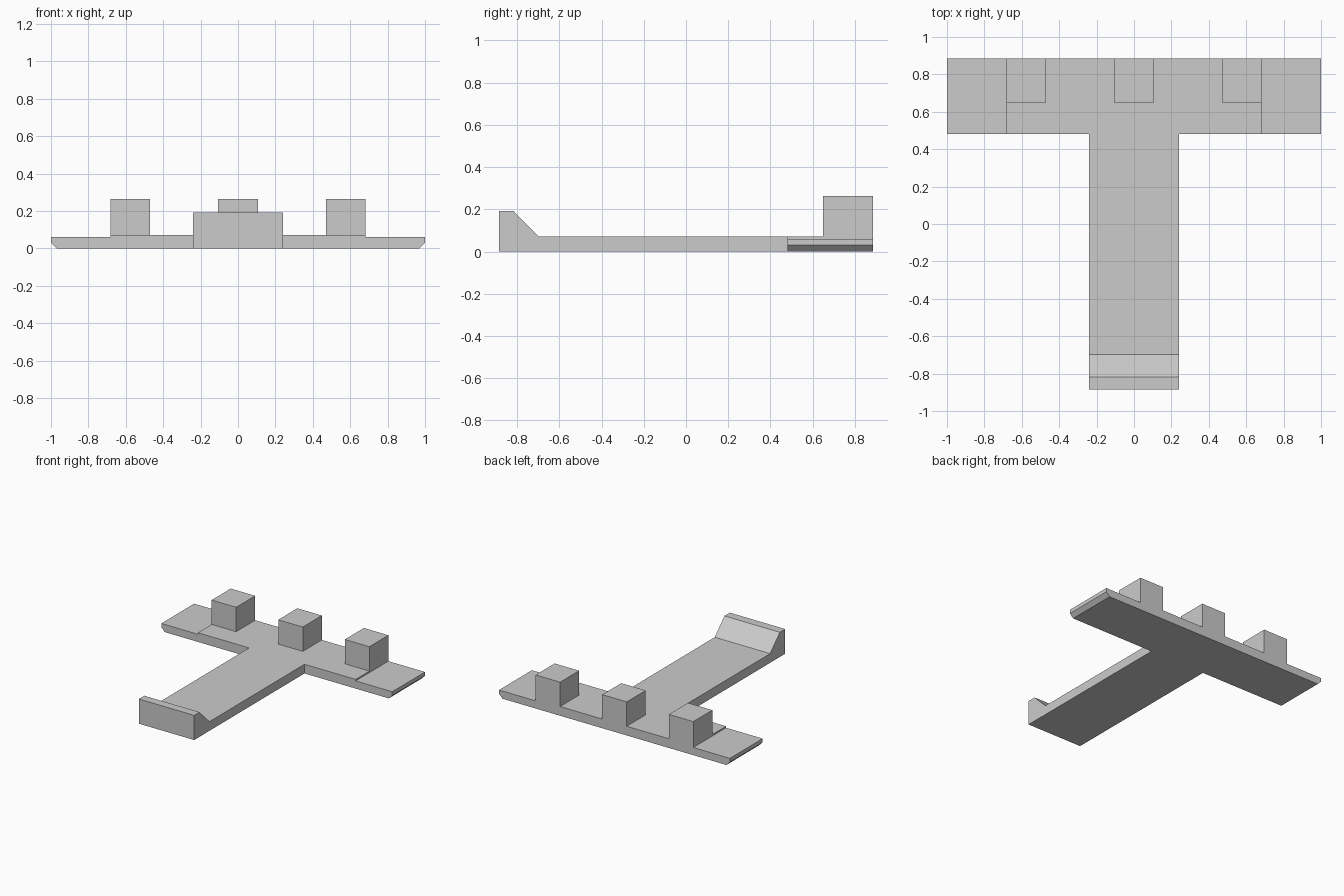
import bpy
import bmesh

if "Cube" in bpy.data.objects:
    bpy.data.objects.remove(bpy.data.objects["Cube"])

grey = bpy.data.materials.new("plain grey")
grey.diffuse_color = (0.6, 0.6, 0.6, 1)
grey.use_nodes = True
grey.node_tree.nodes["Principled BSDF"].inputs["Base Color"].default_value = grey.diffuse_color


def prism(name, outline, axis, start, end, open_sides=()):
    """Extrude an outline along x, y or z; sides listed as open are left out."""
    def place(p, d):
        return {"x": (d, p[0], p[1]), "y": (p[0], d, p[1]), "z": (p[0], p[1], d)}[axis]

    bm = bmesh.new()
    a = [bm.verts.new(place(p, start)) for p in outline]
    b = [bm.verts.new(place(p, end)) for p in outline]
    bm.faces.new(a)
    bm.faces.new(b)
    n = len(outline)
    for i in range(n):
        if i not in open_sides:
            j = (i + 1) % n
            bm.faces.new((a[i], a[j], b[j], b[i]))
    bmesh.ops.recalc_face_normals(bm, faces=bm.faces)
    mesh = bpy.data.meshes.new(name)
    bm.to_mesh(mesh)
    bm.free()
    mesh.materials.append(grey)
    obj = bpy.data.objects.new(name, mesh)
    bpy.context.collection.objects.link(obj)
    return obj


BACK, BAR_FRONT, DECK = 0.885, 0.48, 0.072

# Long stem with the sloped lip at its front end
prism("stem_with_lip",
      [(-0.885, 0), (BAR_FRONT, 0), (BAR_FRONT, DECK), (-0.698, DECK),
       (-0.818, 0.193), (-0.885, 0.193)],
      "x", -0.24, 0.24, open_sides=(1,))

# Raised middle of the cross bar
prism("cross_bar", [(-0.683, 0), (0.683, 0), (0.683, DECK), (-0.683, DECK)],
      "y", BAR_FRONT, BACK)

# Lower bar ends, bevelled underneath
for side, label in ((-1, "left"), (1, "right")):
    prism(label + "_bar_end",
          [(side * x, z) for x, z in
           ((0.683, 0), (0.97, 0), (1, 0.03), (1, 0.06), (0.683, 0.06))],
          "y", BAR_FRONT, BACK, open_sides=(4,))

# Three blocks along the back edge
for label, x in (("left", -0.577), ("middle", 0), ("right", 0.577)):
    h = 0.106
    prism(label + "_block",
          [(x - h, DECK), (x + h, DECK), (x + h, 0.263), (x - h, 0.263)],
          "y", 0.65, BACK, open_sides=(0,))
